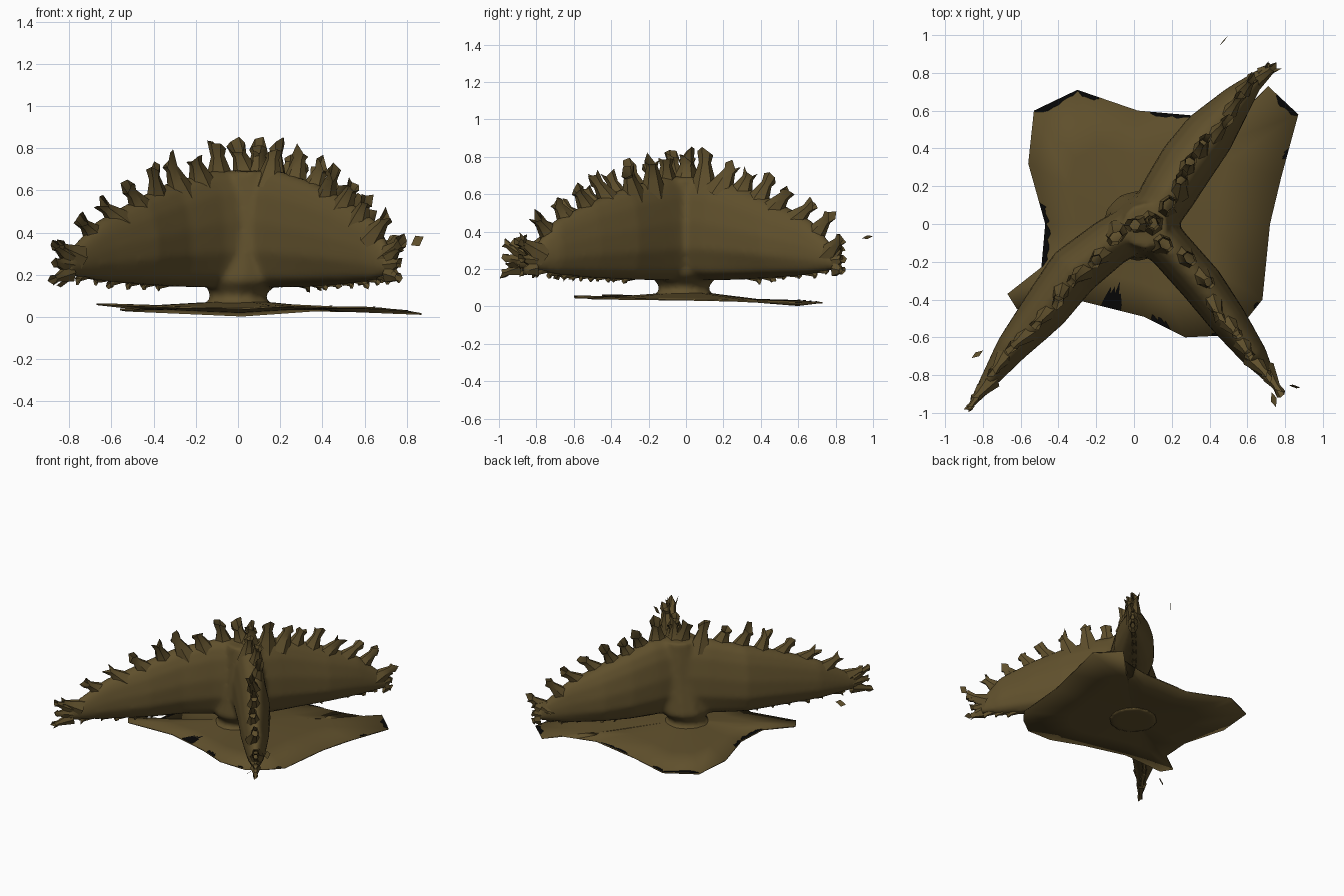
import bpy, bmesh, math, random
from mathutils import Vector

if "Cube" in bpy.data.objects:
    bpy.data.objects.remove(bpy.data.objects["Cube"])

random.seed(7)
olive = bpy.data.materials.new("olive_brown")
olive.diffuse_color = (0.115, 0.079, 0.025, 1)
olive.use_nodes = True
olive.node_tree.nodes["Principled BSDF"].inputs["Base Color"].default_value = olive.diffuse_color
black = bpy.data.materials.new("black")
black.diffuse_color = (0.002, 0.002, 0.002, 1)
black.use_nodes = True
black.node_tree.nodes["Principled BSDF"].inputs["Base Color"].default_value = black.diffuse_color


def make_object(name, bm, angle=60, mat=olive):
    me = bpy.data.meshes.new(name)
    bm.to_mesh(me)
    bm.free()
    ob = bpy.data.objects.new(name, me)
    bpy.context.collection.objects.link(ob)
    me.materials.append(mat)
    bpy.ops.object.select_all(action='DESELECT')
    ob.select_set(True)
    bpy.context.view_layer.objects.active = ob
    bpy.ops.object.shade_smooth_by_angle(angle=math.radians(angle))
    return ob


def lerp_list(vals, t):
    """Sample an evenly spaced list at t in 0..1."""
    n = len(vals) - 1
    f = min(max(t, 0), 1) * n
    i = min(int(f), n - 1)
    a, b = vals[i], vals[i + 1]
    return a + (b - a) * (f - i)


def skin(bm, rings):
    """Bridge closed rings of points and cap both ends."""
    vr = [[bm.verts.new(p) for p in r] for r in rings]
    for a, b in zip(vr, vr[1:]):
        for i in range(len(a)):
            j = (i + 1) % len(a)
            bm.faces.new((a[i], a[j], b[j], b[i]))
    bm.faces.new(vr[0][::-1])
    bm.faces.new(vr[-1])


# three fan arms: plan centreline and half thickness
ARMS = [
    ([(.07, -.02), (.18, .16), (.28, .32), (.40, .48), (.55, .66), (.69, .81)],
     [.13, .145, .15, .14, .085, .025]),
    ([(.07, .02), (-.13, -.10), (-.32, -.25), (-.47, -.45), (-.65, -.66), (-.82, -.90)],
     [.13, .13, .14, .125, .085, .03]),
    ([(.05, .02), (.20, -.14), (.36, -.32), (.50, -.51), (.64, -.70), (.73, -.83)],
     [.13, .115, .115, .10, .07, .025]),
]
ARMS = [([Vector(p) for p in path], w) for path, w in ARMS]
TOP = [.70, .69, .635, .56, .46, .29]
BOT = [.15, .14, .145, .155, .17, .20]
SECTION = [(0, .25), (.08, .72), (.3, 1), (.55, .95), (.8, .72), (.94, .45), (1, .15)]


def frame(path, t):
    p = lerp_list(path, t)
    d = (lerp_list(path, t + .08) - lerp_list(path, t - .08)).normalized()
    return p, d, Vector((-d.y, d.x))


# fan body: arms and stem fused into one skin
bm = bmesh.new()
for path, widths in ARMS:
    rings = []
    for k in range(21):
        t = k / 20
        p, d, s = frame(path, t)
        w, zt, zb = lerp_list(widths, t), lerp_list(TOP, t), lerp_list(BOT, t)
        prof = [(h, f) for h, f in SECTION] + [(h, -f) for h, f in SECTION[::-1]]
        rings.append([(*(p + s * w * f), zb + (zt - zb) * h) for h, f in prof])
    skin(bm, rings)
stem = [(.19, .045, 0), (.135, .08, 0), (.135, .11, 0), (.19, .17, .02),
        (.16, .40, .05), (.12, .69, .06)]
skin(bm, [[(cx + r * math.cos(a * math.pi / 6), -.01 + r * math.sin(a * math.pi / 6), z)
           for a in range(12)] for r, z, cx in stem])
bmesh.ops.recalc_face_normals(bm, faces=bm.faces[:])
body = make_object("fan_body", bm)
rm = body.modifiers.new("fuse", 'REMESH')
rm.mode = 'VOXEL'
rm.voxel_size = .018
rm.use_smooth_shade = True
sm = body.modifiers.new("soften", 'SMOOTH')
sm.factor = .5
sm.iterations = 4


# ragged teeth: broad root, narrow neck, torn open flare
def tooth(bm, base, direction, side, length, r):
    d = direction.normalized()
    u = (side - d * side.dot(d)).normalized()
    v = d.cross(u)
    n = 6
    rings = []
    for h, k in ((-.35, 1.9), (.2, 1.25), (.6, .75), (1, 1.0)):
        ring = []
        for i in range(n):
            a = 2 * math.pi * i / n
            jag = random.uniform(-.35, .1) * length if h == 1 else 0
            ring.append(bm.verts.new(base + d * (h * length + jag)
                        + u * (math.cos(a) * r * k * .75) + v * (math.sin(a) * r * k)))
        rings.append(ring)
    for a, b in zip(rings, rings[1:]):
        for i in range(n):
            j = (i + 1) % n
            bm.faces.new((a[i], a[j], b[j], b[i]))


for idx, (path, widths) in enumerate(ARMS):
    bm = bmesh.new()
    # crest row, leaning outwards toward the tip
    for k in range(9):
        t = .03 + .93 * k / 8
        p, d, s = frame(path, t)
        lean = math.radians(8 + 55 * t ** 1.3 + random.uniform(-10, 10))
        out = Vector((*(d * math.sin(lean)), math.cos(lean)))
        s3 = Vector((*s, 0))
        off = random.uniform(-.25, .25) * lerp_list(widths, t)
        base = Vector((*p, lerp_list(TOP, t) - .03)) + s3 * off
        tooth(bm, base, out + s3 * random.uniform(-.2, .2), s3,
              random.uniform(.15, .19) * (1 - .2 * t), .048 - .012 * t)
    # tip and underside fringe
    for k in range(3):
        p, d, s = frame(path, 1)
        tooth(bm, Vector((*p, .20 + .05 * k)), Vector((*d, -.25 + .35 * k)),
              Vector((*s, 0)), (.03, .095, .07)[idx] + random.uniform(0, .02), .026)
    for k in range(6):
        t = .45 + .09 * k
        p, d, s = frame(path, t)
        tooth(bm, Vector((*p, lerp_list(BOT, t) + .015)), Vector((*d, -.6)),
              Vector((*s, 0)), random.uniform(.04, .065), .02)
    make_object(f"teeth_{idx + 1}", bm, 40)

# loose flakes near the tips
bm = bmesh.new()
for c, a, b in (((.475, .97, .37), (.025, .03, .006), (.004, .0, .01)),
                ((.85, -.86, .36), (.03, -.005, .02), (-.01, .01, .025)),
                ((-.83, -.69, .16), (.03, .02, .01), (.01, -.01, .02)),
                ((.74, -.93, .22), (.012, -.04, .01), (.015, .01, .015))):
    c, a, b = Vector(c), Vector(a), Vector(b)
    bm.faces.new([bm.verts.new(c + q) for q in (a, b, -a, -b)])
make_object("loose_flakes", bm)

# thin irregular base sheet
RIM = [(-.53, .60, .03), (-.30, .71, .02), (.02, .60, .006), (.36, .57, .03), (.62, .63, .025),
       (.71, .73, .02), (.87, .58, .014), (.78, .25, .03), (.72, 0, .035), (.68, -.40, .04),
       (.60, -.50, .045), (.48, -.59, .045), (.27, -.60, .055), (.05, -.49, .04),
       (-.27, -.41, .045), (-.62, -.45, .06), (-.67, -.37, .06), (-.49, -.23, .04),
       (-.47, 0, .035), (-.56, .32, .035)]
bm = bmesh.new()
outer = [Vector(p) for p in RIM]
hub = [Vector((p.x, p.y, 0)).normalized() * .13 + Vector((0, 0, .068)) for p in outer]
mid = [h.lerp(o, .5) - Vector((0, 0, .012)) for h, o in zip(hub, outer)]
layers = [[bm.verts.new(p) for p in ring] for ring in (hub, mid, outer)]
for a, b in zip(layers, layers[1:]):
    for i in range(len(a)):
        j = (i + 1) % len(a)
        bm.faces.new((a[i], b[i], b[j], a[j]))
bm.faces.new(layers[0])
bmesh.ops.recalc_face_normals(bm, faces=bm.faces[:])
sheet = make_object("base_sheet", bm)
so = sheet.modifiers.new("thickness", 'SOLIDIFY')
so.thickness = .008
so.offset = 0

# black ragged patches along the sheet's edge: rim edge, start, end, depth
PATCHES = [(0, 0, 1, .03), (1, 0, .35, .03), (2, .2, .9, .025), (5, .3, 1, .03),
           (6, .55, .7, .03), (11, .1, .3, .02), (12, .35, .8, .04), (13, .38, .7, .13),
           (17, 0, 1, .03), (18, 0, .35, .03), (9, .2, .5, .015)]
bm = bmesh.new()
lift = Vector((0, 0, .0065))
for i, u0, u1, depth in PATCHES:
    j = (i + 1) % len(outer)
    edge, inner = [], []
    for k in range(9):
        u = u0 + (u1 - u0) * k / 8
        o, m = outer[i].lerp(outer[j], u), mid[i].lerp(mid[j], u)
        inset = depth * random.uniform(.5, 1.2) * (.3 if k in (0, 8) else 1)
        edge.append(bm.verts.new(o + lift))
        inner.append(bm.verts.new(o + (m - o).normalized() * inset + lift))
    for k in range(8):
        bm.faces.new((edge[k], edge[k + 1], inner[k + 1], inner[k]))
bmesh.ops.recalc_face_normals(bm, faces=bm.faces[:])
make_object("edge_patches", bm, 40, black)
